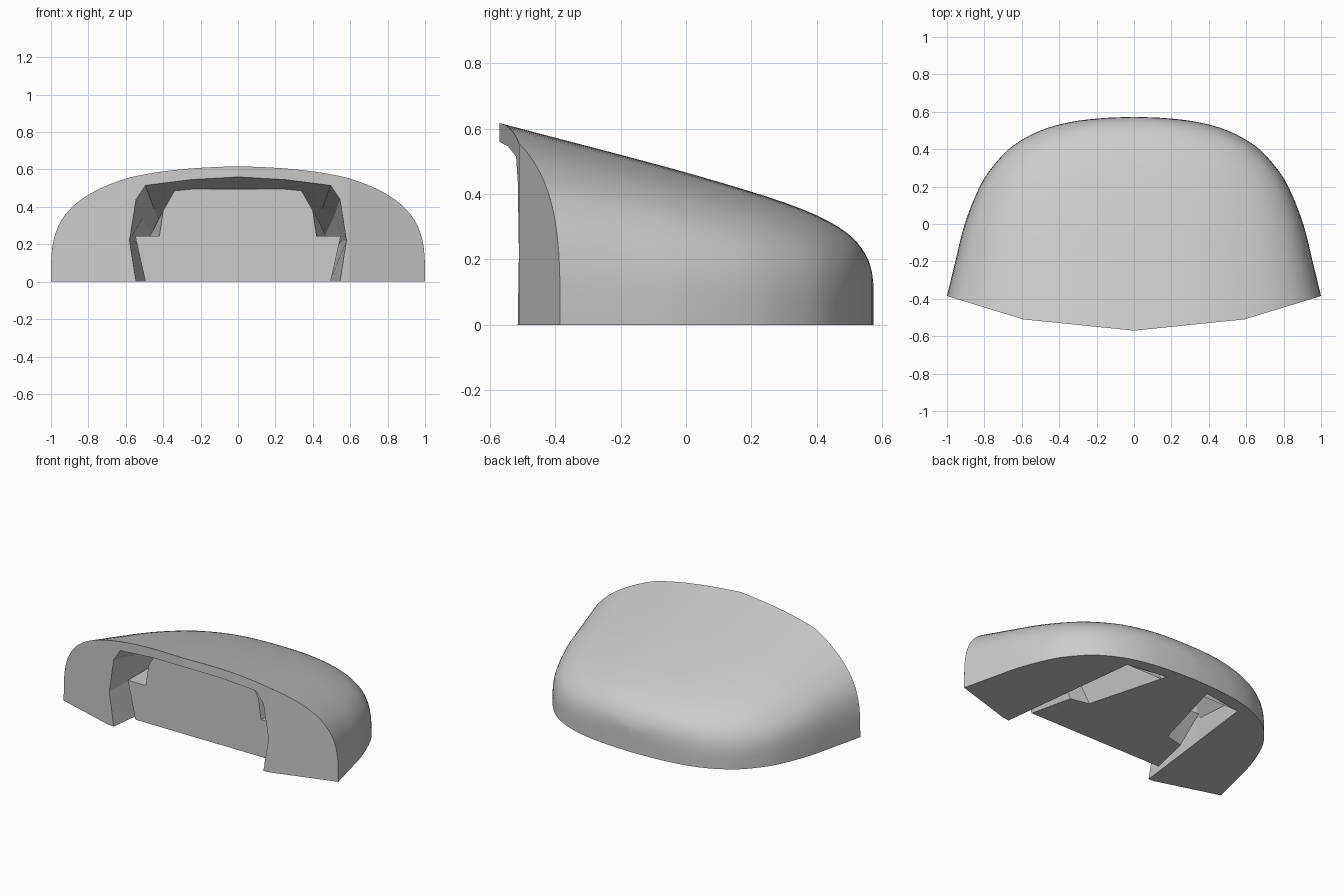
import bpy, bmesh, math
from mathutils import Vector

cube = bpy.data.objects.get("Cube")
if cube:
    bpy.data.objects.remove(cube)

grey = bpy.data.materials.new("light_grey")
grey.use_nodes = True
colour = (0.6, 0.6, 0.6, 1)
grey.diffuse_color = colour
grey.node_tree.nodes["Principled BSDF"].inputs["Base Color"].default_value = colour

PX, PZ = 2.5, 3.5     # roundness of the hull cross-section
NOSE = [(0, -0.57), (0.59, -0.51), (1, -0.385)]   # faceted front in plan


def add_object(name, bm, smooth=False):
    mesh = bpy.data.meshes.new(name)
    bm.to_mesh(mesh)
    bm.free()
    mesh.materials.append(grey)
    obj = bpy.data.objects.new(name, mesh)
    bpy.context.collection.objects.link(obj)
    if smooth:
        for face in mesh.polygons:
            face.use_smooth = True


def catmull(points, steps):
    """Smooth curve through the points."""
    pts = [Vector(p) for p in points]
    pts = [2 * pts[0] - pts[1]] + pts + [2 * pts[-1] - pts[-2]]
    out = []
    for a, b, c, d in zip(pts, pts[1:], pts[2:], pts[3:]):
        for k in range(steps):
            t = k / steps
            out.append(0.5 * (2 * b + (c - a) * t + (2 * a - 5 * b + 4 * c - d) * t ** 2
                              + (3 * b - a - 3 * c + d) * t ** 3))
    return out + [pts[-2]]


def nose_y(x):
    x = abs(x)
    for (x0, y0), (x1, y1) in zip(NOSE, NOSE[1:]):
        if x <= x1 + 1e-6:
            return y0 + (y1 - y0) * (x - x0) / (x1 - x0)
    return NOSE[-1][1]


def mirrored(half):
    """Continue a half outline across x = 0, sharing a middle point."""
    return half + [(-p[0], *p[1:]) for p in half[::-1] if p[0] > 0]


def loft(bm, rings):
    """Skin open rings of equal length; returns the vertex rings."""
    rings = [[bm.verts.new(p) for p in ring] for ring in rings]
    for a, b in zip(rings, rings[1:]):
        for i in range(len(a) - 1):
            bm.faces.new((a[i], b[i], b[i + 1], a[i + 1]))
    return rings


# Hull: arched sections (y, half width, height)
stations = catmull([(-0.6, 1.05, 0.625), (-0.385, 1, 0.5685), (-0.2, 0.955, 0.52),
                    (0, 0.905, 0.466), (0.2, 0.825, 0.407), (0.32, 0.745, 0.367),
                    (0.42, 0.645, 0.325), (0.5, 0.5, 0.275), (0.545, 0.34, 0.222),
                    (0.566, 0.17, 0.172), (0.573, 0, 0.125)], 4)
ARC = 48
sections = []
for y, width, height in stations:
    section = []
    for j in range(ARC + 1):
        c = math.cos(math.pi * j / ARC)
        s = math.sin(math.pi * j / ARC) if 0 < j < ARC else 0
        x = math.copysign(abs(c) ** (2 / PX), c) * max(width, 0)
        section.append((x, y, height * s ** (2 / PZ)))
    sections.append(section)
bm = bmesh.new()
loft(bm, sections)
bmesh.ops.remove_doubles(bm, verts=bm.verts[:], dist=1e-4)
for (x0, y0), (x1, y1) in zip(NOSE, NOSE[1:]):
    for side in (1, -1):
        bmesh.ops.bisect_plane(bm, geom=bm.verts[:] + bm.edges[:] + bm.faces[:],
                               plane_co=(side * x0, y0, 0),
                               plane_no=(side * (y1 - y0), x0 - x1, 0), clear_outer=True)
add_object("hull", bm, smooth=True)

# Front panel: arch with a wide opening, folded along the nose facets
opening = [(0.545, 0), (0.58, 0.22), (0.545, 0.44), (0.495, 0.515), (0.25, 0.546), (0, 0.56)]
outer = []
for j in range(61):
    c = math.cos(math.pi * j / 60)
    x = math.copysign(abs(c) ** (2 / PX), c)
    y = nose_y(x)
    width = 1 - 0.233 * (y + 0.385)
    height = 0.5685 - 0.2628 * (y + 0.385)
    edge = max(0, 1 - (abs(x) / width) ** PX)
    outer.append((x, height * edge ** (1 / PZ)))
bm = bmesh.new()
bm.faces.new([bm.verts.new((x, 0, z)) for x, z in outer + mirrored(opening)[::-1]])
for x in (0, NOSE[1][0], -NOSE[1][0]):
    bmesh.ops.bisect_plane(bm, geom=bm.verts[:] + bm.edges[:] + bm.faces[:],
                           plane_co=(x, 0, 0), plane_no=(1, 0, 0))
bmesh.ops.triangulate(bm, faces=bm.faces[:])
for v in bm.verts:
    v.co.y = nose_y(v.co.x)
add_object("front_panel", bm)

# Tunnel: the opening carried back under the hull, shrinking to an end wall
MID_Y, PLATE_Y = -0.05, -0.36
tunnel_mid = [(0.49, 0), (0.555, 0.22), (0.51, 0.34), (0.45, 0.39), (0.23, 0.41), (0, 0.42)]
tunnel_end = [(0.43, 0), (0.45, 0.1), (0.42, 0.16), (0.38, 0.19), (0.19, 0.205), (0, 0.21)]
bm = bmesh.new()
rings = loft(bm, [mirrored(ring)[::-1] for ring in (
    [(x, nose_y(x), z) for x, z in opening],
    [(x, MID_Y, z) for x, z in tunnel_mid],
    [(x, 0.51 - 0.14 * x, z) for x, z in tunnel_end])])
bm.faces.new(rings[-1][::-1])
add_object("tunnel", bm)

# Inner housing: stepped front plate, sides flaring and then tapering back
plate = [(0.495, 0), (0.55, 0.245), (0.42, 0.245), (0.4, 0.38), (0.335, 0.495)]
housing_front = [(0.4, 0)] + plate[2:]
housing_mid = [(0.305, 0), (0.47, 0.245), (0.43, 0.33), (0.36, 0.4)]
housing_end = [(0.156, 0), (0.19, 0.08), (0.17, 0.12), (0.13, 0.16)]
bm = bmesh.new()
bm.faces.new([bm.verts.new((x, PLATE_Y, z)) for x, z in mirrored(plate)])
loft(bm, [mirrored([(x, y, z) for x, z in ring]) for ring, y in (
    (housing_front, PLATE_Y), (housing_mid, MID_Y), (housing_end, 0.49))])
add_object("inner_housing", bm)

# Ledge blocks at the lower sides of the housing
ledge_front = [(x, PLATE_Y, z) for x, z in plate[:3]]
ledge_back = [(0.43, -0.08, 0), (0.547, MID_Y, 0.245), (0.47, MID_Y, 0.245)]
for name, side in (("left_ledge", 1), ("right_ledge", -1)):
    bm = bmesh.new()
    front, back = loft(bm, [[(side * x, y, z) for x, y, z in ring]
                            for ring in (ledge_front, ledge_back)])
    inner_foot = bm.verts.new((side * 0.305, MID_Y, 0))
    bm.faces.new((back[2], back[1], back[0], inner_foot))
    if side < 0:
        bmesh.ops.reverse_faces(bm, faces=bm.faces[:])
    add_object(name, bm)

# Underside: flat floor with a slot on each side of the housing
rim = [(w, y) for y, w, h in stations if y > NOSE[-1][1] + 0.01]
slot = [(opening[0][0], nose_y(opening[0][0])), (0.49, MID_Y), (0.43, 0.45),
        (0.156, 0.49), (0.305, MID_Y), (0.43, -0.08), (0.495, PLATE_Y)]
half = rim[::-1] + NOSE[:0:-1] + slot
bm = bmesh.new()
floor = bm.faces.new([bm.verts.new((x, y, 0)) for x, y in mirrored(half)])
floor.normal_update()
if floor.normal.z > 0:
    floor.normal_flip()
bmesh.ops.triangulate(bm, faces=[floor])
add_object("underside", bm)
